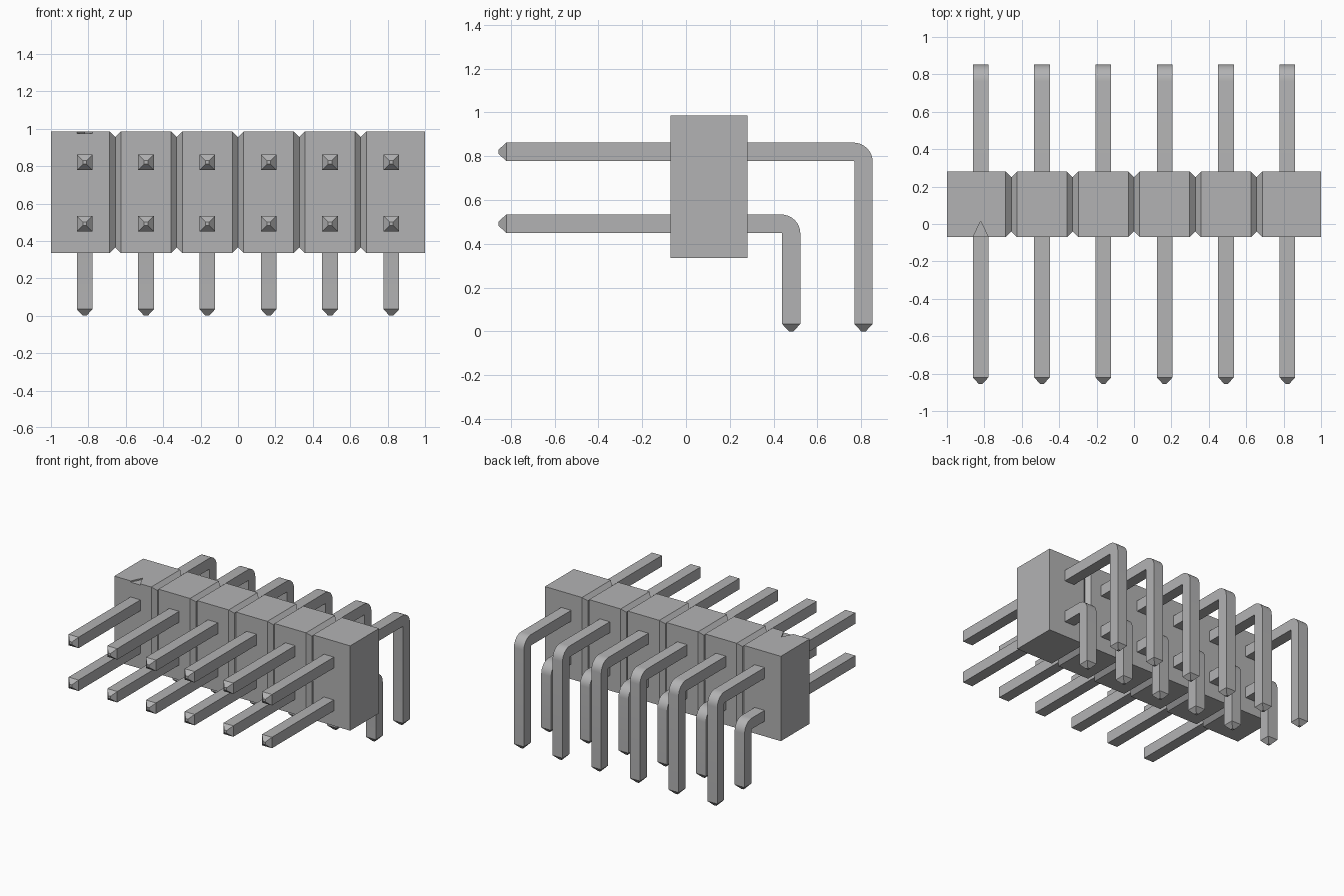
import bpy
import bmesh
import math
from mathutils import Vector

cube = bpy.data.objects.get("Cube")
if cube:
    bpy.data.objects.remove(cube, do_unlink=True)

gray = bpy.data.materials.new("plain_gray")
gray.use_nodes = True
COLOR = (0.45, 0.45, 0.455, 1)
gray.diffuse_color = COLOR
gray.node_tree.nodes["Principled BSDF"].inputs["Base Color"].default_value = COLOR

COUNT, PITCH = 6, 0.328
HALF = 0.042          # half thickness of a pin
TIP, TIP_LEN = 0.01, 0.035


def loft(name, rings):
    """Skin a series of matching rings and cap both ends."""
    bm = bmesh.new()
    loops = [[bm.verts.new(p) for p in ring] for ring in rings]
    n = len(loops[0])
    for a, b in zip(loops, loops[1:]):
        for i in range(n):
            j = (i + 1) % n
            bm.faces.new((a[i], a[j], b[j], b[i]))
    bm.faces.new(loops[0])
    bm.faces.new(loops[-1])
    bmesh.ops.recalc_face_normals(bm, faces=bm.faces)
    mesh = bpy.data.meshes.new(name)
    bm.to_mesh(mesh)
    bm.free()
    mesh.materials.append(gray)
    obj = bpy.data.objects.new(name, mesh)
    bpy.context.collection.objects.link(obj)
    return obj


def activate(obj):
    bpy.ops.object.select_all(action='DESELECT')
    obj.select_set(True)
    bpy.context.view_layer.objects.active = obj


# Housing: a box lofted along x with a V groove around every joint
Y0, Y1, Z0, Z1 = -0.07, 0.28, 0.335, 0.985
GROOVE = 0.03


def housing_ring(x, d=0):
    return [(x, Y0 + d, Z0 + d), (x, Y1 - d, Z0 + d),
            (x, Y1 - d, Z1 - d), (x, Y0 + d, Z1 - d)]


rings = [housing_ring(-1)]
for k in range(1, COUNT):
    x = (k - COUNT / 2) * PITCH
    rings += [housing_ring(x - GROOVE), housing_ring(x, GROOVE), housing_ring(x + GROOVE)]
rings.append(housing_ring(1))
housing = loft("housing", rings)

# Shallow triangular mark cut into the top beside the first pin
first_x = -(COUNT - 1) / 2 * PITCH


def mark_ring(z):
    return [(first_x - 0.042, Y0 - 0.002, z), (first_x + 0.042, Y0 - 0.002, z),
            (first_x, 0.015, z)]


cutter = loft("mark_cutter", [mark_ring(Z1 - 0.01), mark_ring(Z1 + 0.02)])
cutter.hide_render = True
cut = housing.modifiers.new("mark", 'BOOLEAN')
cut.operation = 'DIFFERENCE'
cut.solver = 'EXACT'
cut.object = cutter
activate(housing)
bpy.ops.object.modifier_apply(modifier=cut.name)
bpy.data.objects.remove(cutter, do_unlink=True)


# Pins: a square section running back, round a tight bend, then down
def pin_ring(x, y, z, angle, h=HALF):
    out = Vector((0, math.sin(angle), math.cos(angle))) * h
    side = Vector((h, 0, 0))
    c = Vector((x, y, z))
    return [c - side - out, c + side - out, c + side + out, c - side + out]


def make_pin(name, x, leg_y, z):
    front = -0.855
    r = HALF + 0.004
    down = math.pi / 2
    rings = [pin_ring(x, front, z, 0, TIP), pin_ring(x, front + TIP_LEN, z, 0)]
    steps = 8
    for i in range(steps + 1):
        a = down * i / steps
        rings.append(pin_ring(x, leg_y - r + r * math.sin(a), z - r + r * math.cos(a), a))
    rings += [pin_ring(x, leg_y, TIP_LEN, down), pin_ring(x, leg_y, 0, down, TIP)]
    pin = loft(name, rings)
    activate(pin)
    bpy.ops.object.shade_smooth_by_angle(angle=math.radians(25))


for i in range(COUNT):
    x = first_x + i * PITCH
    make_pin(f"upper_pin_{i + 1}", x, 0.81, 0.82)
    make_pin(f"lower_pin_{i + 1}", x, 0.48, 0.492)
